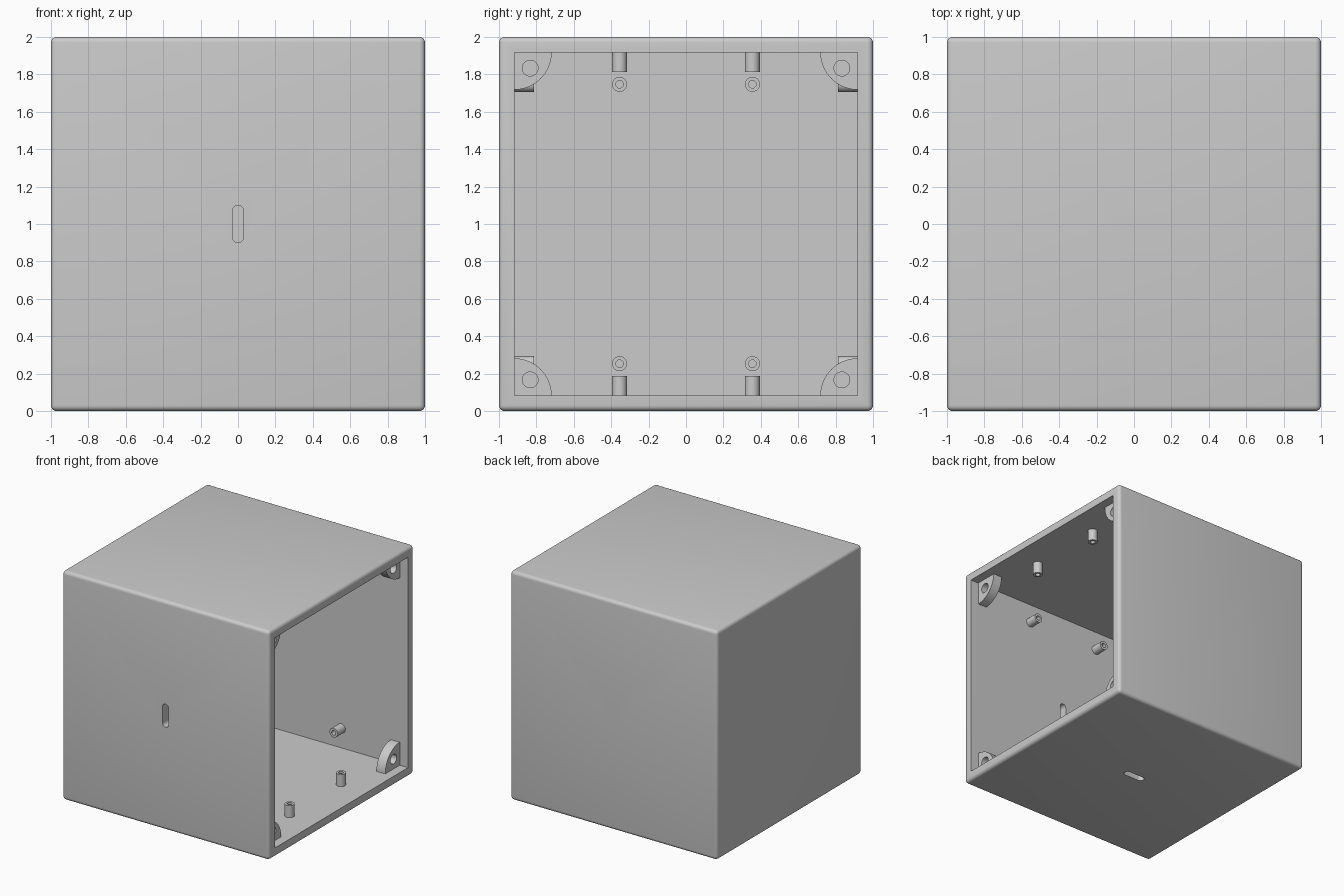
import bpy, bmesh
from math import pi, cos, sin
from mathutils import Matrix, Vector

if "Cube" in bpy.data.objects:
    bpy.data.objects.remove(bpy.data.objects["Cube"])

INNER = 0.918        # half width of the cavity
CENTRE = Vector((0, 0, 1))

grey = bpy.data.materials.new("plain_grey")
grey.use_nodes = True
grey.diffuse_color = (0.6, 0.6, 0.6, 1)
grey.node_tree.nodes["Principled BSDF"].inputs["Base Color"].default_value = (0.6, 0.6, 0.6, 1)


def finish(name, bm, matrix=Matrix()):
    bmesh.ops.recalc_face_normals(bm, faces=bm.faces)
    mesh = bpy.data.meshes.new(name)
    bm.to_mesh(mesh)
    bm.free()
    mesh.transform(matrix)
    mesh.materials.append(grey)
    ob = bpy.data.objects.new(name, mesh)
    bpy.context.collection.objects.link(ob)
    return ob


def box(name, size, location):
    bm = bmesh.new()
    bmesh.ops.create_cube(bm, size=1)
    return finish(name, bm, Matrix.Translation(location) @ Matrix.Diagonal((*size, 1)))


def prism(name, outline, low, high, matrix=Matrix()):
    """Extrude a flat outline along its local z."""
    bm = bmesh.new()
    face = bm.faces.new([bm.verts.new((x, y, low)) for x, y in outline])
    top = bmesh.ops.extrude_face_region(bm, geom=[face])["geom"]
    bmesh.ops.translate(bm, vec=(0, 0, high - low),
                        verts=[v for v in top if isinstance(v, bmesh.types.BMVert)])
    return finish(name, bm, matrix)


def arc(cx, cy, r, start, end, steps):
    return [(cx + r * cos(start + (end - start) * i / steps),
             cy + r * sin(start + (end - start) * i / steps)) for i in range(steps + 1)]


def apply_modifiers(ob):
    bpy.context.view_layer.update()
    done = ob.evaluated_get(bpy.context.evaluated_depsgraph_get())
    mesh = bpy.data.meshes.new_from_object(done)
    ob.modifiers.clear()
    ob.data = mesh


def cut(ob, cutter):
    mod = ob.modifiers.new("cut", "BOOLEAN")
    mod.operation, mod.solver, mod.object = "DIFFERENCE", "EXACT", cutter
    apply_modifiers(ob)
    bpy.data.objects.remove(cutter)


def smooth(ob):
    bpy.ops.object.select_all(action="DESELECT")
    ob.select_set(True)
    bpy.context.view_layer.objects.active = ob
    bpy.ops.object.shade_smooth_by_angle(angle=pi / 6)


def frame(across, up, out):
    """Wall frame about the box centre: local z points outward."""
    return Matrix.Translation(CENTRE) @ Matrix((across, up, out)).transposed().to_4x4()


X, Y, Z = Vector((1, 0, 0)), Vector((0, 1, 0)), Vector((0, 0, 1))
walls = {
    "front": frame(X, Z, -Y), "back": frame(X, Z, Y), "right": frame(Y, Z, -X),
    "top": frame(Y, X, Z), "bottom": frame(Y, X, -Z),
}

# Rounded shell, open on the +x side
shell = box("box_shell", (2, 2, 2), CENTRE)
bevel = shell.modifiers.new("round", "BEVEL")
bevel.width, bevel.segments = 0.03, 5
apply_modifiers(shell)
cut(shell, box("cavity", (INNER + 1.2, 2 * INNER, 2 * INNER),
               CENTRE + X * (1.2 - INNER) / 2))

# One rounded slot through the middle of each wall
slot = arc(0, 0.07, 0.03, 0, pi, 12) + arc(0, -0.07, 0.03, pi, 2 * pi, 12)
for wall in walls.values():
    cut(shell, prism("slot", slot, 0.8, 1.1, wall))
smooth(shell)

# Four hollow standoffs on every wall
for side, wall in walls.items():
    for i, (u, v) in enumerate([(a, b) for a in (-0.355, 0.355) for b in (-0.747, 0.747)]):
        bm = bmesh.new()
        ring = [bm.verts.new((r, 0, z)) for r, z in
                ((0.04, INNER), (0.04, 0.813), (0.02, 0.813), (0.02, INNER))]
        edges = [bm.edges.new(pair) for pair in zip(ring, ring[1:])]
        bmesh.ops.spin(bm, geom=ring + edges, axis=(0, 0, 1), cent=(0, 0, 0),
                       angle=2 * pi, steps=32, use_merge=True)
        bmesh.ops.remove_doubles(bm, verts=bm.verts, dist=0.0001)
        smooth(finish(f"{side}_standoff_{i + 1}", bm, wall @ Matrix.Translation((u, v, 0))))

# Quarter-round screw tabs in the corners of the opening
quarter = [(INNER, INNER)] + arc(INNER, INNER, 0.2, pi, 1.5 * pi, 24)
hole = arc(0.833, 0.833, 0.042, 0, 2 * pi, 32)[:-1]
for y_name, sy in (("front", -1), ("back", 1)):
    for z_name, sz in (("lower", -1), ("upper", 1)):
        place = frame(Y * sy, Z * sz, X)
        tab = prism(f"{z_name}_{y_name}_screw_tab", quarter, 0.835, 0.92, place)
        for ob in (tab,):
            bm = bmesh.new()
            bm.from_mesh(ob.data)
            bmesh.ops.recalc_face_normals(bm, faces=bm.faces)
            bm.to_mesh(ob.data)
            bm.free()
        drill = prism("drill", hole, 0.7, 1.1, place)
        bm = bmesh.new()
        bm.from_mesh(drill.data)
        bmesh.ops.recalc_face_normals(bm, faces=bm.faces)
        bm.to_mesh(drill.data)
        bm.free()
        cut(tab, drill)
        smooth(tab)
